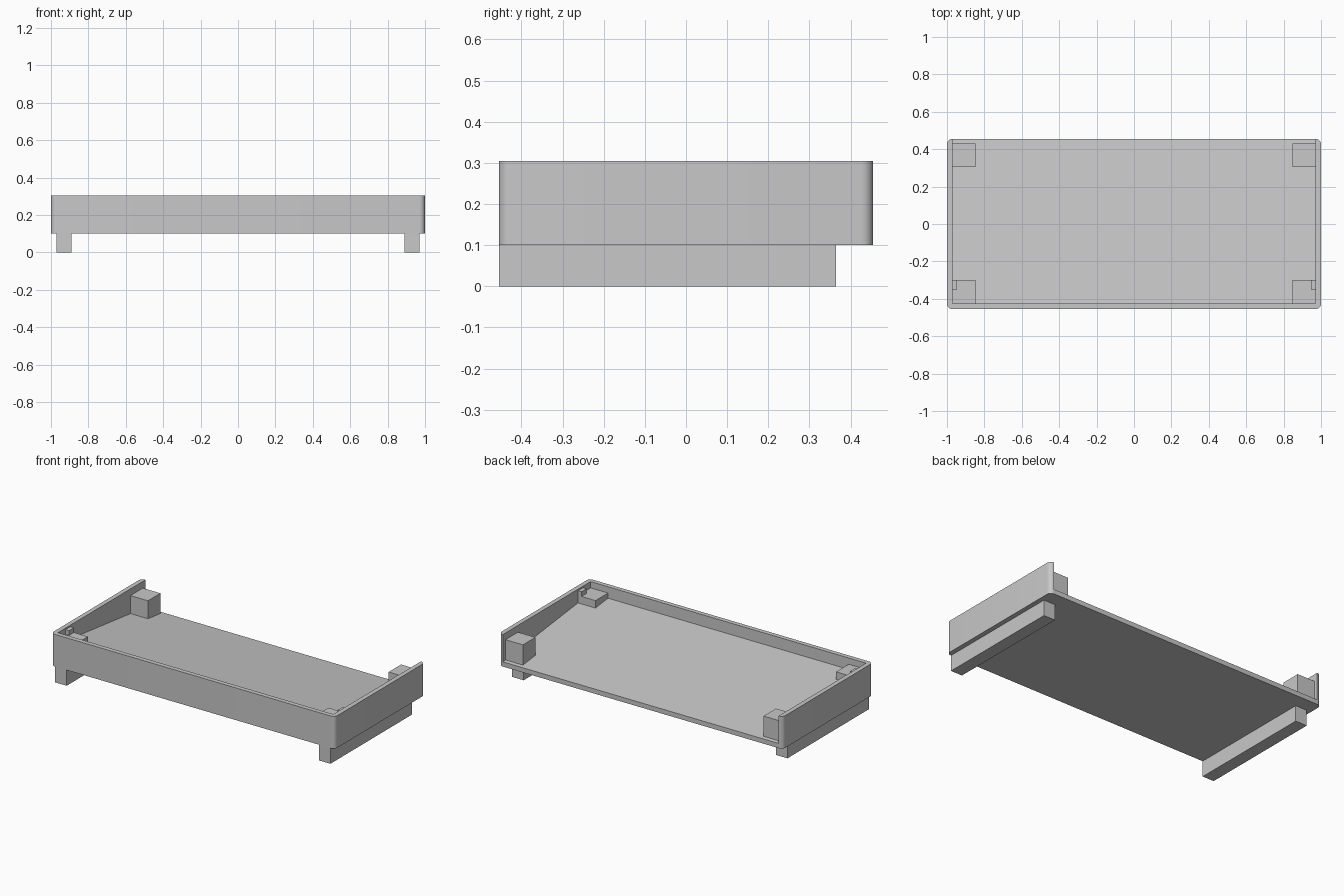
import bpy, bmesh, math
from mathutils import Vector

cube = bpy.data.objects.get("Cube")
if cube:
    bpy.data.objects.remove(cube, do_unlink=True)

HALF_X, HALF_Y = 1.0, 0.455
BASE, TOP = 0.1, 0.305
FLOOR_BACK, FLOOR_FRONT = 0.13, 0.232
WALL = 0.029
IN_X, IN_Y = HALF_X - WALL, HALF_Y - WALL

grey = bpy.data.materials.new("plain grey")
grey.use_nodes = True
colour = (0.58, 0.58, 0.58, 1)
grey.diffuse_color = colour
grey.node_tree.nodes["Principled BSDF"].inputs["Base Color"].default_value = colour


def prism(name, outline, low, high):
    """Extrude a closed xy outline between two heights."""
    bm = bmesh.new()
    face = bm.faces.new([bm.verts.new((x, y, low)) for x, y in outline])
    new = bmesh.ops.extrude_face_region(bm, geom=[face])["geom"]
    verts = [v for v in new if isinstance(v, bmesh.types.BMVert)]
    bmesh.ops.translate(bm, verts=verts, vec=Vector((0, 0, high - low)))
    bmesh.ops.recalc_face_normals(bm, faces=bm.faces)
    mesh = bpy.data.meshes.new(name)
    bm.to_mesh(mesh)
    bm.free()
    mesh.materials.append(grey)
    obj = bpy.data.objects.new(name, mesh)
    bpy.context.collection.objects.link(obj)
    return obj


def box(name, x0, x1, y0, y1, low, high):
    return prism(name, [(x0, y0), (x1, y0), (x1, y1), (x0, y1)], low, high)


def rounded_rectangle(hx, hy, r, steps=8):
    points = []
    for i, (sx, sy) in enumerate([(1, 1), (-1, 1), (-1, -1), (1, -1)]):
        for k in range(steps + 1):
            a = math.pi / 2 * (i + k / steps)
            points.append((sx * (hx - r) + r * math.cos(a),
                           sy * (hy - r) + r * math.sin(a)))
    return points


# Tray: rounded block hollowed out, open at the back
tray = prism("tray", rounded_rectangle(HALF_X, HALF_Y, WALL), BASE, TOP)
hollow = box("hollow_cutter", -IN_X, IN_X, -IN_Y, 1, 0, 1)
hollow.hide_render = True

# The floor is a ramp that rises towards the front
slope = (FLOOR_FRONT - FLOOR_BACK) / (HALF_Y + IN_Y)
for v in hollow.data.vertices:
    if v.co.z < 0.5:
        v.co.z = FLOOR_BACK + slope * (HALF_Y - v.co.y)

cut = tray.modifiers.new("hollow", "BOOLEAN")
cut.operation, cut.solver, cut.object = "DIFFERENCE", "EXACT", hollow
bpy.context.view_layer.objects.active = tray
tray.select_set(True)
bpy.ops.object.modifier_apply(modifier=cut.name)
bpy.data.objects.remove(hollow, do_unlink=True)
bpy.ops.object.shade_smooth_by_angle(angle=math.radians(30))

# Parts repeated on both sides
for side, s in (("left", 1), ("right", -1)):
    # Long foot rail, flush with the front
    box(side + "_foot_rail", s * 0.889, s * 0.97, -HALF_Y, 0.364, 0, BASE)
    # Corner block standing on the ramp at the back
    box(side + "_back_block", s * 0.848, s * IN_X, 0.305, 0.43, 0.12, 0.262)
    # Low corner block at the front, with a small peg on it
    box(side + "_front_block", s * 0.848, s * IN_X, -IN_Y, -0.30, 0.2, 0.265)
    box(side + "_front_peg", s * 0.946, s * IN_X, -0.35, -0.30, 0.265, 0.295)
